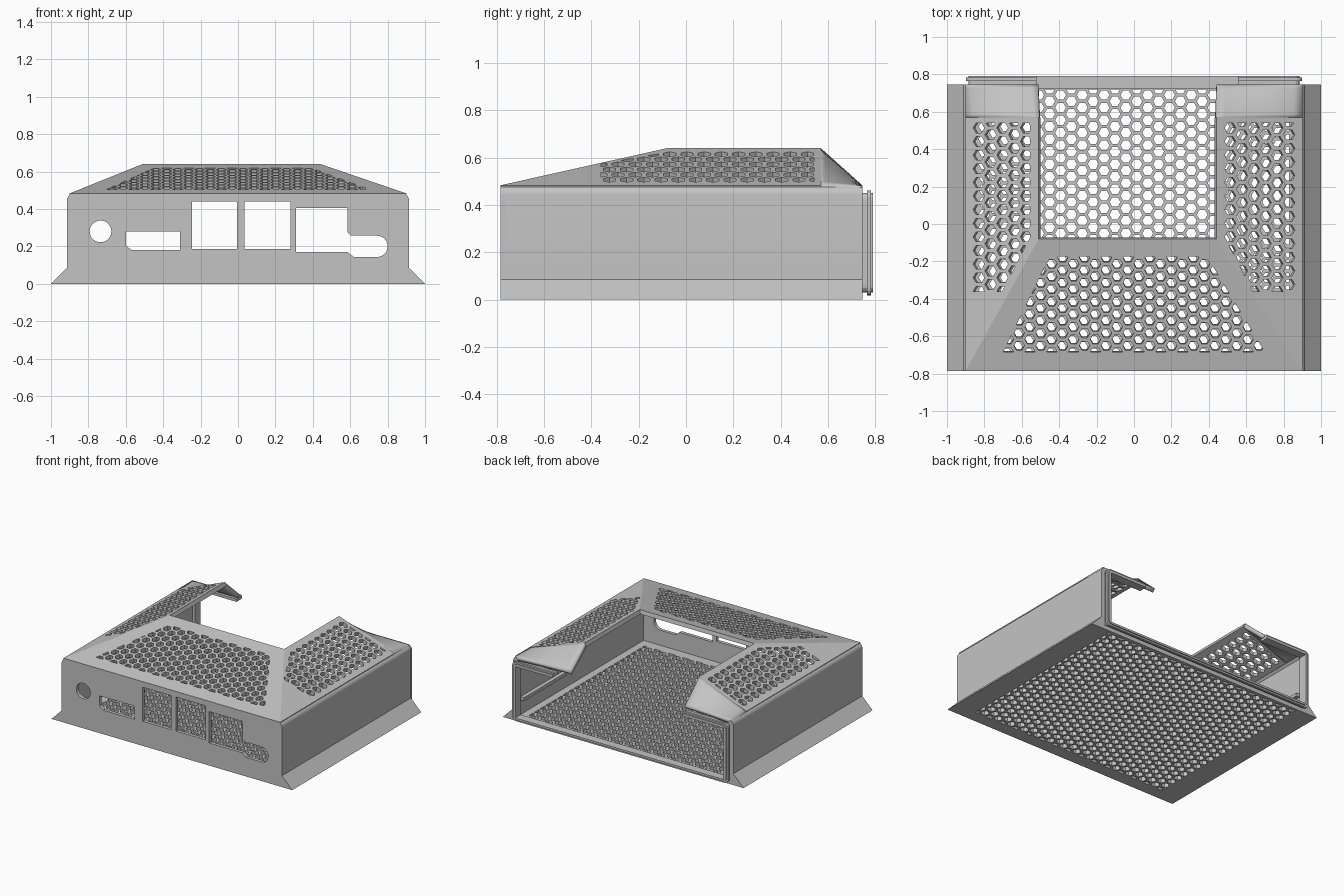
import bpy, bmesh, math
from mathutils import Vector

if "Cube" in bpy.data.objects:
    bpy.data.objects.remove(bpy.data.objects["Cube"], do_unlink=True)

grey = bpy.data.materials.new("plain grey")
grey.use_nodes = True
grey.diffuse_color = (0.55, 0.55, 0.55, 1)
grey.node_tree.nodes["Principled BSDF"].inputs["Base Color"].default_value = (0.55, 0.55, 0.55, 1)

FRONT, BACK = -0.785, 0.745
HALF, EAVE, TOP = 0.915, 0.483, 0.64
HIP = 0.9
RIDGE = {-1: -0.51, 1: 0.44}          # opening edge on each side
OPEN_Y, REAR_Y = -0.08, 0.57
SHEET = 0.03


def add_mesh(name, bm):
    mesh = bpy.data.meshes.new(name)
    bm.to_mesh(mesh)
    bm.free()
    mesh.materials.clear()
    mesh.materials.append(grey)
    obj = bpy.data.objects.new(name, mesh)
    bpy.context.scene.collection.objects.link(obj)
    return obj


def slab(name, outline, holes, depth, place):
    """Filled flat outline with holes, given depth, then placed point by point."""
    curve = bpy.data.curves.new(name + "_outline", "CURVE")
    curve.dimensions, curve.fill_mode, curve.extrude = "2D", "BOTH", depth / 2
    for loop in [outline] + holes:
        spline = curve.splines.new("POLY")
        spline.points.add(len(loop) - 1)
        for point, (u, v) in zip(spline.points, loop):
            point.co = (u, v, 0, 1)
        spline.use_cyclic_u = True
    helper = bpy.data.objects.new(name + "_outline", curve)
    bpy.context.scene.collection.objects.link(helper)
    graph = bpy.context.evaluated_depsgraph_get()
    mesh = bpy.data.meshes.new_from_object(helper.evaluated_get(graph))
    bm = bmesh.new()
    bm.from_mesh(mesh)
    bpy.data.objects.remove(helper)
    bpy.data.meshes.remove(mesh)
    bmesh.ops.remove_doubles(bm, verts=bm.verts, dist=1e-5)
    for vert in bm.verts:
        vert.co = place(*vert.co)
    bmesh.ops.recalc_face_normals(bm, faces=bm.faces)
    for face in bm.faces:
        face.smooth = False
    return add_mesh(name, bm)


def upright(y0, y1):
    return lambda u, v, w: Vector((u, (y0 + y1) / 2 + w, v))


def sloped(origin, direction, run):
    """Roof plane rising from the eave to the top along direction."""
    slope = (TOP - EAVE) / run
    d = Vector(direction)
    normal = Vector((-d.x * slope, -d.y * slope, 1)).normalized()

    def place(u, v, w):
        z = EAVE + slope * (Vector((u, v, 0)) - Vector(origin)).dot(d)
        return Vector((u, v, z)) + normal * (w - SHEET / 2)
    return place


def area(loop):
    return sum(a[0] * b[1] - b[0] * a[1] for a, b in zip(loop, loop[1:] + loop[:1])) / 2


def clip(loop, region):
    """Trim a convex loop to a convex counter-clockwise region."""
    for a, b in zip(region, region[1:] + region[:1]):
        def side(p):
            return (b[0] - a[0]) * (p[1] - a[1]) - (b[1] - a[1]) * (p[0] - a[0])
        result = []
        for p, q in zip(loop, loop[1:] + loop[:1]):
            sp, sq = side(p), side(q)
            if sp >= 0:
                result.append(p)
            if sp * sq < 0:
                t = sp / (sp - sq)
                result.append((p[0] + t * (q[0] - p[0]), p[1] + t * (q[1] - p[1])))
        loop = result
        if len(loop) < 3:
            return []
    return loop


def arc(cx, cy, r, start, end, steps):
    angles = [math.radians(start + (end - start) * i / steps) for i in range(steps + 1)]
    return [(cx + r * math.cos(a), cy + r * math.sin(a)) for a in angles]


def honeycomb(region, row, radius):
    """Hexagonal holes filling a region, trimmed at its border."""
    if area(region) < 0:
        region = region[::-1]
    column = row * math.sqrt(3) / 2
    xs, ys = [p[0] for p in region], [p[1] for p in region]
    holes = []
    for i in range(int((max(xs) - min(xs)) / column) + 2):
        for j in range(int((max(ys) - min(ys)) / row) + 3):
            cx = min(xs) + radius + i * column
            cy = min(ys) + (j + 0.5 * (i % 2)) * row
            hole = clip(arc(cx, cy, radius, 0, 300, 5), region)
            if len(hole) > 2 and area(hole) > 1e-4:
                holes.append(hole)
    return holes


def box(x0, x1, y0, y1):
    return [(x0, y0), (x1, y0), (x1, y1), (x0, y1)]


# Perforated floor
slab("floor", box(-HALF, HALF, FRONT, BACK),
     honeycomb(box(-0.83, 0.83, -0.69, 0.72), 0.0673, 0.029), SHEET,
     lambda u, v, w: Vector((u, v, w + SHEET / 2)))

# Front wall with port cut-outs
half_front = [(1, 0), (HALF, 0.085)] + arc(0.875, 0.443, 0.04, 0, 70, 6)
front_outline = half_front + [(-x, z) for x, z in reversed(half_front)]
ports = [
    arc(-0.735, 0.28, 0.058, 0, 348, 29),
    [(-0.6, 0.28), (-0.31, 0.28), (-0.31, 0.18), (-0.57, 0.18), (-0.6, 0.205)],
    box(-0.245, -0.005, 0.185, 0.44),
    box(0.035, 0.28, 0.185, 0.44),
    [(0.31, 0.17), (0.585, 0.17), (0.62, 0.143)] + arc(0.743, 0.2, 0.057, -90, 90, 12)
    + [(0.605, 0.257), (0.585, 0.275), (0.585, 0.405), (0.31, 0.405)],
]
slab("front_wall", front_outline, ports, 0.025, upright(FRONT, FRONT + 0.025))

# Front roof panel
slab("front_roof",
     [(-HIP, FRONT), (HIP, FRONT), (RIDGE[1], OPEN_Y), (RIDGE[-1], OPEN_Y)],
     honeycomb([(-0.70, -0.685), (0.70, -0.685), (0.39, -0.175), (-0.45, -0.175)], 0.0673, 0.028),
     SHEET, sloped((0, FRONT, 0), (0, 1, 0), OPEN_Y - FRONT))

for s, side_name in ((-1, "right"), (1, "left")):
    ridge = RIDGE[s]
    inner = ridge + s * 0.045

    # Side wall with flared solid skirt and rounded eave
    profile = [(s * x, z) for x, z in half_front + [(0.87, 0.455), (0.885, 0.44), (0.885, 0)]]
    wall = slab(side_name + "_wall", profile, [], BACK - FRONT, upright(FRONT, BACK))

    # Side roof panel
    slab(side_name + "_roof",
         [(s * HIP, FRONT), (ridge, OPEN_Y), (ridge, REAR_Y), (s * HIP, REAR_Y)],
         honeycomb([(s * 0.86, -0.36), (inner + s * 0.15, -0.36), (inner, -0.07),
                    (inner, 0.54), (s * 0.86, 0.54)], 0.0728, 0.03),
         SHEET, sloped((s * HIP, 0, 0), (-s, 0, 0), abs(s * HIP - ridge)))

    # Twisted rear roof piece that flattens out towards the back
    bm = bmesh.new()
    bmesh.ops.create_grid(bm, x_segments=10, y_segments=10, size=0.5)
    low, high = sorted((s * HIP, ridge))
    for vert in bm.verts:
        x = low + (vert.co.x + 0.5) * (high - low)
        t = vert.co.y + 0.5
        rise = abs(x - s * HIP) / (high - low) * (TOP - EAVE) * (1 - t)
        vert.co = (x, REAR_Y + t * (BACK - REAR_Y), EAVE + rise)
    for face in bm.faces:
        face.smooth = True
    rear = add_mesh(side_name + "_rear_roof", bm)
    solid = rear.modifiers.new("thickness", "SOLIDIFY")
    solid.thickness, solid.offset = SHEET, -1

    # Inner rail on the side wall
    slab(side_name + "_rail", box(*sorted((s * 0.855, s * 0.89)), 0.14, 0.165), [],
         0.51, upright(0.19, 0.70))

    # Soften the rounded eave
    bpy.ops.object.select_all(action="DESELECT")
    for obj in (wall, rear):
        obj.select_set(True)
    bpy.context.view_layer.objects.active = wall
    bpy.ops.object.shade_smooth_by_angle(angle=math.radians(25))


# Rear snap lip: a neck with a raised bead, open at the top middle
def lip(name, grow, y0, y1):
    w, low, high, r = 0.885 + grow, 0.03 - grow, 0.45 + grow, 0.03
    outer = ([(-0.52, high)] + arc(-w + r, high - r, r, 90, 180, 4)
             + arc(-w + r, low + r, r, 180, 270, 4) + arc(w - r, low + r, r, 270, 360, 4)
             + arc(w - r, high - r, r, 0, 90, 4) + [(0.555, high)])
    inner = [(0.555, 0.43), (0.865, 0.43), (0.865, 0.045),
             (-0.865, 0.045), (-0.865, 0.43), (-0.52, 0.43)]
    slab(name, outer + inner, [], y1 - y0, upright(y0, y1))


lip("lip_neck", 0, 0.725, 0.79)
lip("lip_bead", 0.012, 0.765, 0.782)
